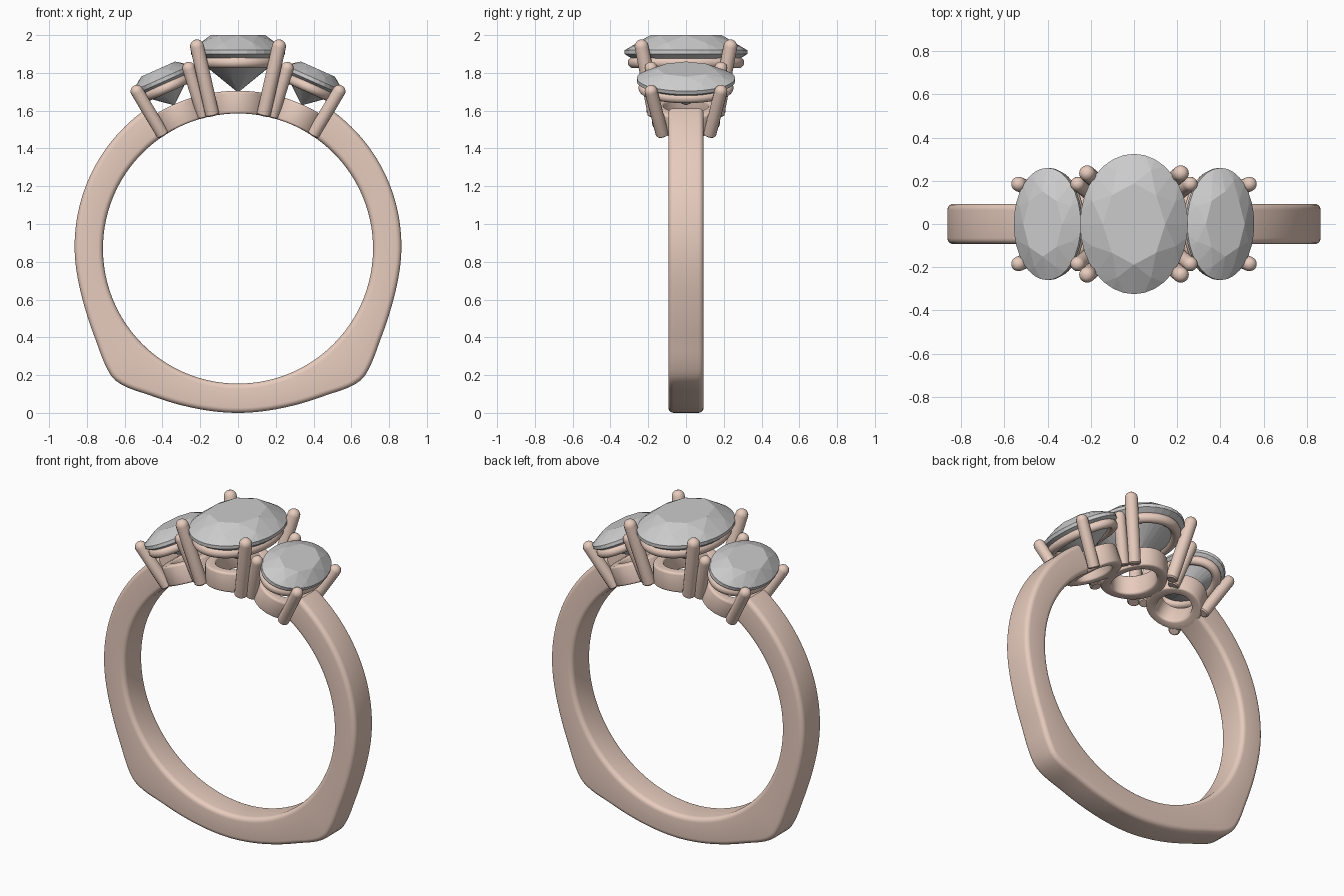
import bpy, bmesh
from math import sin, cos, pi, radians, sqrt
from mathutils import Matrix, Vector

if "Cube" in bpy.data.objects:
    bpy.data.objects.remove(bpy.data.objects["Cube"])

CZ, R = 0.87, 0.715          # finger hole centre height and radius
gold = bpy.data.materials.new("rose_gold")
gold.diffuse_color = (0.8, 0.6, 0.51, 1)
gold.use_nodes = True
gold.node_tree.nodes["Principled BSDF"].inputs["Base Color"].default_value = gold.diffuse_color


def finish(name, bm, matrix, smooth=True):
    bmesh.ops.recalc_face_normals(bm, faces=bm.faces)
    me = bpy.data.meshes.new(name)
    bm.to_mesh(me)
    bm.free()
    me.transform(matrix)
    ob = bpy.data.objects.new(name, me)
    bpy.context.collection.objects.link(ob)
    if smooth:
        me.materials.append(gold)
        bpy.ops.object.select_all(action='DESELECT')
        ob.select_set(True)
        bpy.context.view_layer.objects.active = ob
        bpy.ops.object.shade_smooth_by_angle(angle=radians(40))
    return ob


def loft(name, rings, matrix, loop=False):
    """Skin closed cross-sections; loop joins last to first, otherwise cap."""
    bm = bmesh.new()
    vs = [[bm.verts.new(p) for p in r] for r in rings]
    n, m = len(vs), len(vs[0])
    for i in range(n if loop else n - 1):
        a, b = vs[i], vs[(i + 1) % n]
        for j in range(m):
            k = (j + 1) % m
            bm.faces.new((a[j], a[k], b[k], b[j]))
    if not loop:
        bm.faces.new(vs[0])
        bm.faces.new(vs[-1])
    return finish(name, bm, matrix)


def rounded_rect(hw, hh, r, seg=5):
    pts = []
    for q, (sx, sy) in enumerate([(1, 1), (-1, 1), (-1, -1), (1, -1)]):
        for i in range(seg + 1):
            a = (q + i / seg) * pi / 2
            pts.append((sx * (hw - r) + r * cos(a), sy * (hh - r) + r * sin(a)))
    return pts


# Shank: outer radius against angle from the top, cornered near the base
KEYS = [(20, .893), (33, .885), (60, .874), (90, .865), (108, .866), (122, .893),
        (132, .938), (136, .953), (140, .946), (149, .906), (160, .882),
        (170, .872), (180, .87), (190, .872)]


def outer(a):
    a = min(a, 360 - a)
    i = next(i for i in range(1, len(KEYS) - 2) if a <= KEYS[i + 1][0])
    (x0, y0), (x1, y1), (x2, y2), (x3, y3) = KEYS[i - 1:i + 3]
    h = x2 - x1
    m1, m2 = (y2 - y0) / (x2 - x0) * h, (y3 - y1) / (x3 - x1) * h
    t = (a - x1) / h
    return ((2*t**3 - 3*t*t + 1) * y1 + (t**3 - 2*t*t + t) * m1
            + (3*t*t - 2*t**3) * y2 + (t**3 - t*t) * m2)


rings = []
for i in range(148):
    a = 33 + 2 * i
    ro, t = outer(a), radians(a)
    mid, half = (R + ro) / 2, (ro - R) / 2
    rings.append([(sin(t) * (mid + v), u, cos(t) * (mid + v))
                  for u, v in rounded_rect(0.093, half, 0.028)])
loft("shank", rings, Matrix.Translation((0, 0, CZ)))


def oval_ring(name, ax, ay, section, matrix, follow):
    """Oval band; follow=True makes section heights arch over the finger."""
    rings = []
    for i in range(64):
        t = 2 * pi * i / 64
        ring = []
        for u, v in section:
            x, y = (ax + u) * cos(t), (ay + u) * sin(t)
            ring.append((x, y, sqrt(v * v - x * x) if follow else v))
        rings.append(ring)
    return loft(name, rings, matrix, True)


def prong(name, bottom, top, r, matrix):
    b, t = Vector(bottom), Vector(top)
    d = t - b
    prof = [(r * .8, 0), (r, r * .2)]
    prof += [(r * cos(k * pi / 12), d.length + r * sin(k * pi / 12)) for k in range(6)]
    q = d.to_track_quat('Z', 'Y')
    rings = [[b + q @ Vector((p * cos(j * pi / 8), p * sin(j * pi / 8), z))
              for j in range(16)] for p, z in prof]
    return loft(name, rings, matrix)


def gem(name, ax, ay, z, crown, depth, matrix):
    """Oval brilliant cut, as the convex hull of its facet corners."""
    bm = bmesh.new()
    levels = [(8, 0, .58, crown), (8, .5, .83, crown * .55), (32, 0, 1, .01),
              (32, 0, 1, -.01), (8, .5, .27, -depth * .77), (8, 0, .02, -depth)]
    for n, off, s, h in levels:
        for i in range(n):
            t = 2 * pi * (i + off) / n
            bm.verts.new((ax * s * cos(t), ay * s * sin(t), z + h))
    bmesh.ops.convex_hull(bm, input=bm.verts)
    bmesh.ops.dissolve_limit(bm, angle_limit=radians(0.5), verts=bm.verts, edges=bm.edges)
    return finish(name, bm, matrix, False)


def head(label, tilt, stone, seat, base, foot, tip, prong_r):
    m = Matrix.Translation((0, 0, CZ)) @ Matrix.Rotation(radians(tilt), 4, 'Y')
    gem(label + "_stone", *stone, m)
    # round wire seat under the stone
    sx, sy, sz, sr = seat
    wire = [(sr * cos(k * pi / 8), sz + sr * sin(k * pi / 8)) for k in range(16)]
    oval_ring(label + "_seat", sx, sy, wire, m, False)
    # base band arched over the finger
    band = [(u, v + R + .06) for u, v in rounded_rect(.03, .06, .012, 3)]
    oval_ring(label + "_base", *base, band, m, True)
    for sx in (-1, 1):
        for sy in (-1, 1):
            side = ("left" if sx < 0 else "right") + ("_front" if sy < 0 else "_back")
            s = Vector((sx, sy, 1))
            prong(f"{label}_prong_{side}", Vector(foot) * s, Vector(tip) * s, prong_r, m)


# Centre head and two tilted side heads
head("centre", 0, (.25, .325, 1.04, .09, .21), (.20, .278, .985, .03),
     (.14, .18), (.135, .165, .705), (.217, .235, 1.07), .037)
for label, tilt in (("left", -24), ("right", 24)):
    head(label, tilt, (.17, .26, .978, .062, .145), (.135, .225, .932, .027),
         (.12, .15), (.118, .125, .71), (.15, .185, .978), .034)
